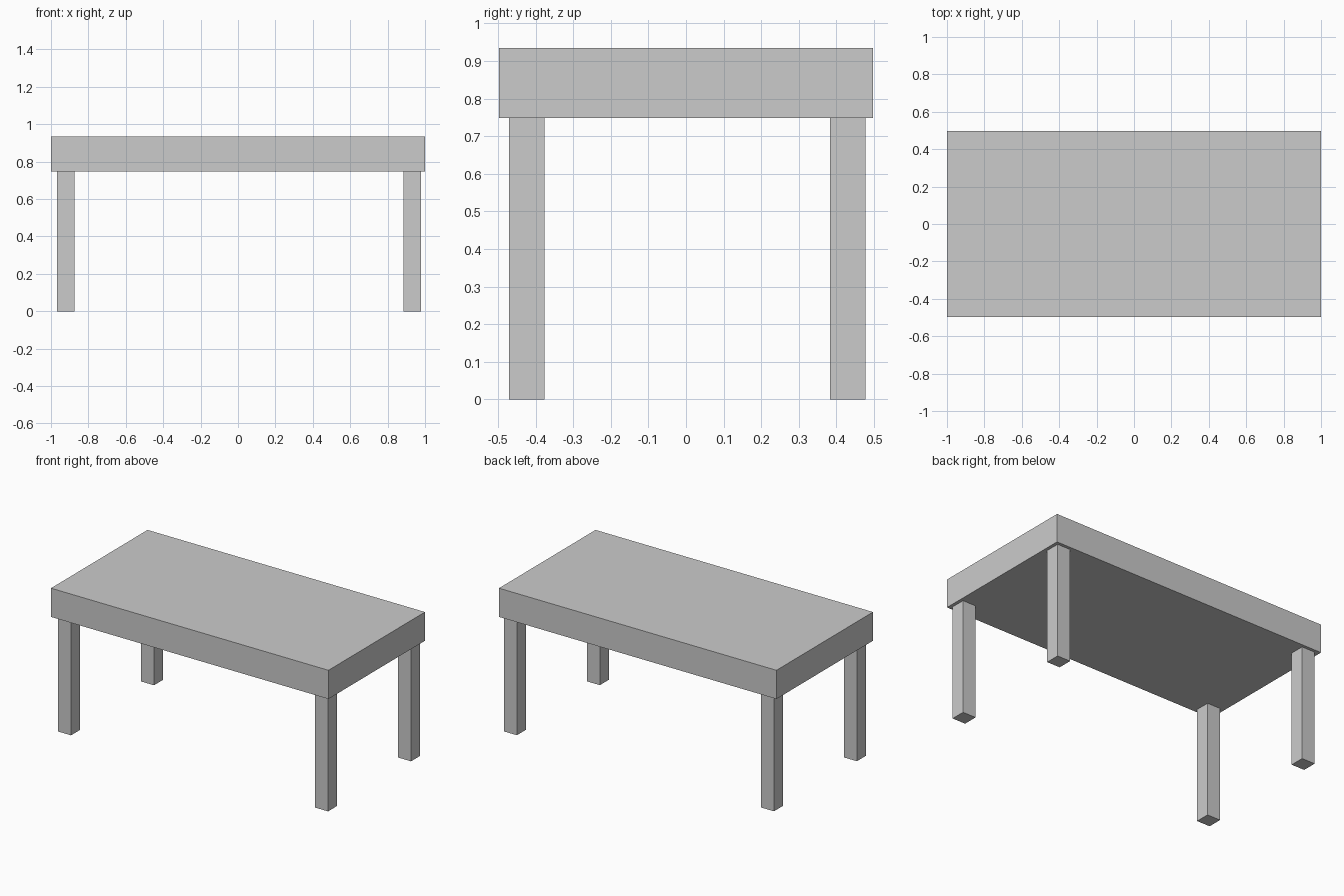
import bpy

if "Cube" in bpy.data.objects:
    bpy.data.objects.remove(bpy.data.objects["Cube"])


def box(name, x, y, z, sx, sy, sz):
    """Add a box with its centre at (x, y) and its base at height z."""
    bpy.ops.mesh.primitive_cube_add(size=1, location=(x, y, z + sz / 2))
    obj = bpy.context.object
    obj.name = name
    obj.scale = (sx, sy, sz)
    bpy.ops.object.transform_apply(location=False, rotation=False, scale=True)
    return obj


LEG_HEIGHT = 0.748
LEG_WIDTH = 0.094

# Thick slab top
box("table_top", 0, 0, LEG_HEIGHT, 2.0, 0.994, 0.187)

# Four square legs, set slightly off centre towards the back right
for side, x in (("left", -0.921), ("right", 0.932)):
    for end, y in (("front", -0.424), ("back", 0.43)):
        box(f"{end}_{side}_leg", x, y, 0, LEG_WIDTH, LEG_WIDTH, LEG_HEIGHT)
